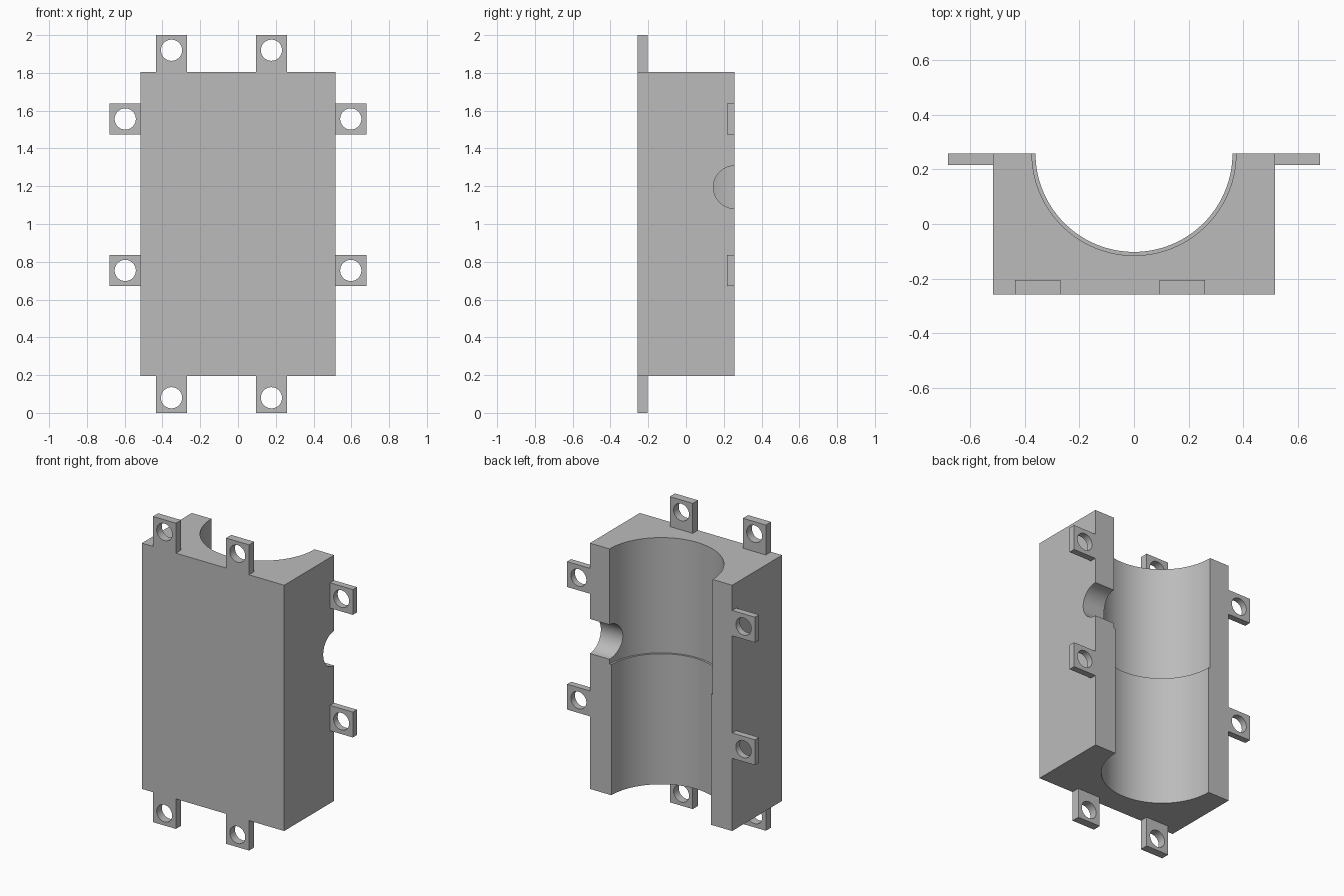
import bpy
import math

if "Cube" in bpy.data.objects:
    bpy.data.objects.remove(bpy.data.objects["Cube"], do_unlink=True)

# One flat grey for the whole casting
grey = bpy.data.materials.new("plain grey")
grey.use_nodes = True
colour = (0.5, 0.5, 0.5, 1)
grey.diffuse_color = colour
grey.node_tree.nodes["Principled BSDF"].inputs["Base Color"].default_value = colour

HALF_W, HALF_D = 0.515, 0.258
Z_LOW, Z_HIGH = 0.196, 1.804
Z_STEP = 1.05
TAB = 0.166


def box(name, low, high):
    centre = [(a + b) / 2 for a, b in zip(low, high)]
    bpy.ops.mesh.primitive_cube_add(size=1, location=centre)
    ob = bpy.context.object
    ob.name = name
    ob.scale = [b - a for a, b in zip(low, high)]
    bpy.ops.object.transform_apply(location=False, rotation=False, scale=True)
    ob.data.materials.append(grey)
    return ob


def cylinder(radius, depth, location, rotation=(0, 0, 0), sides=48):
    bpy.ops.mesh.primitive_cylinder_add(vertices=sides, radius=radius, depth=depth,
                                        location=location, rotation=rotation)
    ob = bpy.context.object
    ob.hide_render = True
    ob.data.materials.append(grey)
    return ob


def cut(target, cutter):
    mod = target.modifiers.new("cut", "BOOLEAN")
    mod.operation = "DIFFERENCE"
    mod.solver = "EXACT"
    mod.object = cutter
    bpy.ops.object.select_all(action="DESELECT")
    bpy.context.view_layer.objects.active = target
    target.select_set(True)
    bpy.ops.object.modifier_apply(modifier=mod.name)
    bpy.data.objects.remove(cutter, do_unlink=True)


def smooth(ob):
    bpy.ops.object.select_all(action="DESELECT")
    bpy.context.view_layer.objects.active = ob
    ob.select_set(True)
    bpy.ops.object.shade_smooth_by_angle(angle=math.radians(30))


def lug(name, low, high, hole_x, hole_z):
    ob = box(name, low, high)
    middle = (low[1] + high[1]) / 2
    cut(ob, cylinder(0.056, 0.2, (hole_x, middle, hole_z), (math.pi / 2, 0, 0)))
    smooth(ob)


# Half-shell block with a full-length bore, wider in its upper part
body = box("half_shell_body", (-HALF_W, -HALF_D, Z_LOW), (HALF_W, HALF_D, Z_HIGH))
cut(body, cylinder(0.36, 3, (0, HALF_D, 1), sides=128))
cut(body, cylinder(0.373, 2, (0, HALF_D, Z_STEP + 1), sides=128))

# Half-round port through the left wall
cut(body, cylinder(0.113, 0.5, (0.45, HALF_D, 1.195), (0, math.pi / 2, 0), sides=64))
smooth(body)

# Lugs on the two ends, flush with the front
for x in (-0.352, 0.177):
    for end, low, high, hole in (("bottom", 0, Z_LOW, 0.08), ("top", Z_HIGH, 2, 1.92)):
        side = "right" if x < 0 else "left"
        lug(f"{end}_{side}_lug", (x - TAB / 2, -HALF_D, low),
            (x + TAB / 2, -HALF_D + 0.054, high), x, hole)

# Lugs on the two sides, flush with the back
for sign, side in ((-1, "right"), (1, "left")):
    for z, level in ((0.754, "lower"), (1.556, "upper")):
        x0, x1 = sorted((sign * HALF_W, sign * 0.68))
        lug(f"{side}_{level}_lug", (x0, HALF_D - 0.042, z - TAB / 2),
            (x1, HALF_D, z + TAB / 2), sign * 0.597, z)
